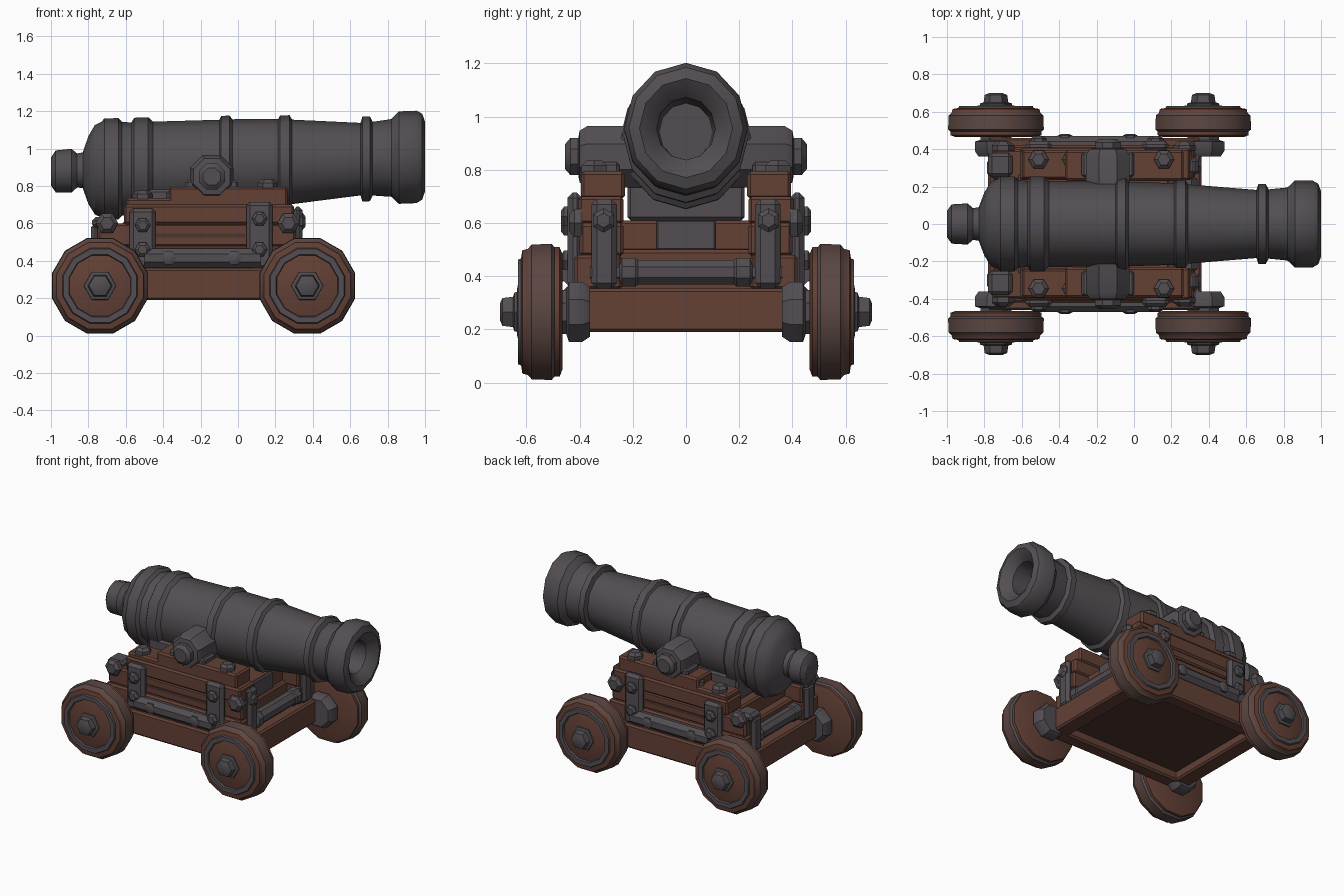
import bpy, bmesh, math
from mathutils import Matrix, Vector

if "Cube" in bpy.data.objects:
    bpy.data.objects.remove(bpy.data.objects["Cube"])


def material(name, rgb):
    m = bpy.data.materials.new(name)
    m.diffuse_color = (*rgb, 1)
    m.use_nodes = True
    m.node_tree.nodes["Principled BSDF"].inputs["Base Color"].default_value = m.diffuse_color
    return m


IRON = material("dark iron", (0.085, 0.076, 0.084))
WOOD = material("brown wood", (0.125, 0.052, 0.036))
DARK = material("dark wood", (0.075, 0.034, 0.026))
RUST = material("rusty iron", (0.105, 0.062, 0.054))


def finish(name, bm, mats, angle=35):
    bmesh.ops.recalc_face_normals(bm, faces=bm.faces)
    me = bpy.data.meshes.new(name)
    bm.to_mesh(me)
    bm.free()
    for m in mats:
        me.materials.append(m)
    me.shade_smooth()
    me.set_sharp_from_angle(angle=math.radians(angle))
    ob = bpy.data.objects.new(name, me)
    bpy.context.collection.objects.link(ob)
    return ob


def lathe(name, profile, place, mats, sides=12, phase=0.0, rule=None, angle=35):
    """Revolve (distance, radius) points; place(u, a, b) maps to the world."""
    bm = bmesh.new()
    rings = []
    for u, r in profile:
        if r == 0:
            rings.append([bm.verts.new(place(u, 0, 0))] * sides)
        else:
            rings.append([bm.verts.new(place(u, r * math.cos(t), r * math.sin(t)))
                          for t in (phase + 2 * math.pi * i / sides for i in range(sides))])
    for k in range(len(rings) - 1):
        for i in range(sides):
            j = (i + 1) % sides
            vs = list(dict.fromkeys((rings[k][i], rings[k][j], rings[k + 1][j], rings[k + 1][i])))
            f = bm.faces.new(vs)
            f.material_index = rule[k] if rule else 0
    return finish(name, bm, mats, angle)


def box(name, x, y, z, mat, bevel=0.012):
    bm = bmesh.new()
    size = Vector((x[1] - x[0], y[1] - y[0], z[1] - z[0]))
    mid = Vector((sum(x) / 2, sum(y) / 2, sum(z) / 2))
    bmesh.ops.create_cube(bm, size=1, matrix=Matrix.Translation(mid) @ Matrix.Diagonal((*size, 1)))
    if bevel:
        bmesh.ops.bevel(bm, geom=bm.edges[:], offset=bevel, segments=1, affect='EDGES')
    return finish(name, bm, [mat])


def bolt(name, p, axis, r, h, sides=6):
    """Domed bolt head growing from p along axis."""
    q = Vector((0, 0, 1)).rotation_difference(Vector(axis))
    place = lambda u, a, b: Vector(p) + q @ Vector((a, b, u))
    return lathe(name, [(0, 0), (0, r), (h * .6, r), (h, r * .6), (h, 0)], place, [IRON], sides)


# Barrel with breech knob, bands, flared muzzle and bore, tilted slightly up
barrel = [(-1, 0), (-1, .07), (-.975, .105), (-.89, .11), (-.86, .085), (-.83, .09),
          (-.80, .17), (-.765, .225), (-.73, .24), (-.715, .255), (-.64, .255), (-.62, .235),
          (-.57, .23), (-.555, .253), (-.48, .253), (-.455, .23), (-.10, .226), (-.09, .245),
          (-.045, .245), (-.03, .226), (.215, .218), (.225, .235), (.275, .235), (.29, .212),
          (.655, .182), (.665, .213), (.705, .213), (.72, .185), (.82, .195), (.86, .232),
          (.955, .232), (.985, .215), (1, .175), (.98, .145), (.94, .11), (.68, .10), (.68, 0)]
lathe("barrel", barrel, lambda u, a, b: (u, b, .917 + .04 * u + a * 1.065), [IRON])

# Saddle under the breech
box("breech_saddle", (-.56, -.1), (-.22, .22), (.61, .78), IRON)

# Base frame with a raised floor
for s in (-1, 1):
    box("base_rail", (-.78, .36), sorted((s * .36, s * .46)), (.19, .36), WOOD)
for x in ((-.78, -.66), (.24, .36)):
    box("base_beam", x, (-.45, .45), (.19, .355), WOOD)
box("base_floor", (-.75, .33), (-.4, .4), (.25, .35), DARK, 0)

# Crosspieces between the cheeks
box("bed_block", (-.68, .22), (-.27, .27), (.34, .5), WOOD)
box("bed_crosspiece", (-.62, .19), (-.27, .27), (.49, .61), WOOD)
box("bed_plate", (.18, .205), (-.11, .11), (.50, .61), IRON, .005)

# Iron bars at both ends
for x in (.285, -.70):
    place = lambda u, a, b, x=x: (x + a, u, .415 + b)
    lathe("end_bar", [(-.36, 0), (-.36, .045), (-.25, .045), (-.24, .058), (-.19, .058), (-.18, .05),
                      (.18, .05), (.19, .058), (.24, .058), (.25, .045), (.36, .045), (.36, 0)],
          place, [IRON], 8, math.pi / 8)

for s in (-1, 1):
    Y = lambda a, b, s=s: sorted((s * a, s * b))
    # Stepped cheek of stacked planks
    box("cheek_lower_plank", (-.76, .32), Y(.24, .42), (.35, .48), WOOD)
    box("cheek_middle_plank", (-.75, .31), Y(.235, .40), (.475, .60), WOOD)
    box("cheek_upper_plank", (-.61, .30), Y(.235, .405), (.595, .70), WOOD)
    box("cheek_step", (-.60, -.34), Y(.24, .395), (.69, .735), WOOD)
    box("cheek_top_plank", (-.37, .265), Y(.23, .395), (.69, .795), WOOD)
    box("cheek_groove", (-.44, .04), Y(.39, .407), (.525, .545), DARK, 0)

    # Trunnion with cap
    place = lambda u, a, b, s=s: (-.14 + a, s * u, .85 + b)
    lathe("trunnion", [(.1, 0), (.1, .125), (.37, .125), (.40, .105), (.405, .075), (.435, .075),
                       (.455, .05), (.455, 0)], place, [IRON], 8, math.pi / 8)
    box("trunnion_seat", (-.28, 0), Y(.25, .385), (.77, .83), IRON)

    # Side bar and upright straps with bolts
    place = lambda u, a, b, s=s: (u, s * .42 + a, .415 + b)
    lathe("side_bar", [(-.5, 0), (-.5, .055), (.12, .055), (.12, 0)], place, [IRON], 8, math.pi / 8)
    for x, top in ((-.51, .68), (.115, .715)):
        box("side_strap", (x - .07, x + .07), Y(.39, .445), (.355, top), IRON, .02)
        for z in (.46, top - .09):
            bolt("strap_bolt", (x, s * .44, z), (0, s, 0), .042, .03)
    for x in (-.37, -.02):
        bolt("bar_bolt", (x, s * .46, .415), (0, s, 0), .04, .02)

    # End straps on the cheeks
    box("front_strap", (.295, .345), Y(.26, .355), (.355, .69), IRON, .02)
    bolt("front_strap_bolt", (.325, s * .31, .61), (1, 0, 0), .045, .035)
    box("rear_strap", (-.785, -.735), Y(.25, .35), (.355, .60), IRON, .02)
    box("rear_corner_cap", (-.78, -.65), Y(.25, .38), (.575, .635), IRON, .02)
    for x in (-.7, .27):
        bolt("corner_bolt", (x, s * .39, .60), (0, s, 0), .06, .05)

    # Bolts on the steps
    for x, z in ((-.51, .73), (.16, .79), (-.33, .735)):
        bolt("step_bolt", (x, s * .345, z), (0, 0, 1), .055, .045)

    # Wheels: iron tyre, wooden disc with an iron ring, hub and axle collar
    wheel = [(.465, 0), (.465, .225), (.475, .252), (.495, .252), (.505, .265), (.58, .262),
             (.595, .245), (.615, .24), (.62, .208), (.632, .203), (.632, .172), (.618, .168),
             (.635, .09), (.635, 0)]
    tint = [0, 0, 0, 1, 2, 2, 0, 0, 1, 1, 1, 0, 0]
    hub = [(.62, 0), (.62, .088), (.645, .085), (.65, .066), (.69, .06), (.70, .035), (.70, 0)]
    collar = [(.36, 0), (.36, .1), (.39, .122), (.44, .122), (.45, .09), (.48, .09), (.48, 0)]
    for x in (-.738, .37):
        place = lambda u, a, b, s=s, x=x: (x + a, s * u, .266 + b)
        lathe("wheel", wheel, place, [WOOD, IRON, RUST], 12, math.pi / 12, tint)
        lathe("wheel_hub", hub, place, [IRON], 6)
        lathe("axle_collar", collar, place, [IRON], 8, math.pi / 8)
